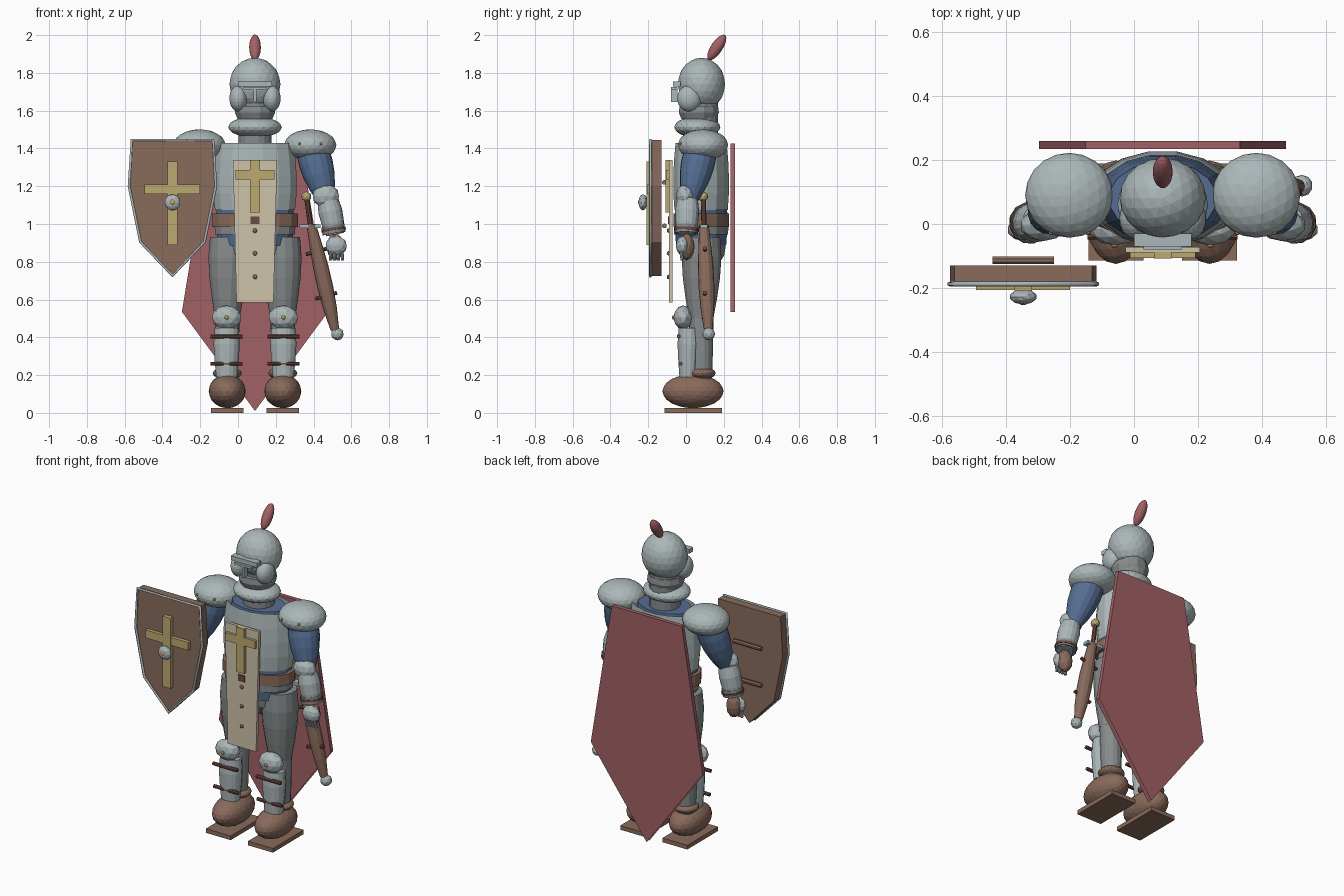
import bpy, bmesh, math
from mathutils import Vector, Matrix

cube = bpy.data.objects.get("Cube")
if cube:
    bpy.data.objects.remove(cube, do_unlink=True)


def material(name, r, g, b):
    m = bpy.data.materials.new(name)
    m.use_nodes = True
    m.diffuse_color = (r, g, b, 1)
    m.node_tree.nodes["Principled BSDF"].inputs["Base Color"].default_value = (r, g, b, 1)
    return m


STEEL = material("light_steel", .41, .47, .48)
MAIL = material("grey_mail", .24, .26, .26)
LEATHER = material("brown_leather", .25, .145, .105)
STRAP = material("dark_strap", .15, .065, .045)
BLUE = material("blue_cloth", .09, .155, .29)
GOLD = material("dull_gold", .50, .40, .16)
STUD = material("bright_stud", .55, .33, .10)
CREAM = material("cream_cloth", .62, .55, .41)
RED = material("red_cloth", .36, .12, .13)

C = .09  # centre line of the figure


def finish(name, mat, bm):
    bmesh.ops.recalc_face_normals(bm, faces=bm.faces)
    mesh = bpy.data.meshes.new(name)
    bm.to_mesh(mesh)
    bm.free()
    mesh.materials.append(mat)
    ob = bpy.data.objects.new(name, mesh)
    bpy.context.collection.objects.link(ob)
    return ob


def aim(direction):
    return Vector(direction).to_track_quat('Z', 'Y').to_matrix().to_4x4()


def ball(name, mat, loc, size, direction=(0, 0, 1), detail=3):
    """Faceted ellipsoid whose long axis follows direction."""
    bm = bmesh.new()
    bmesh.ops.create_icosphere(bm, subdivisions=detail, radius=1)
    bm.transform(Matrix.Translation(loc) @ aim(direction) @ Matrix.Diagonal((*size, 1)))
    return finish(name, mat, bm)


def limb(name, mat, a, b, radii, wide=1, sides=16, caps=True):
    """Lofted round section from a to b through evenly spaced radii."""
    a, b = Vector(a), Vector(b)
    rot = aim(b - a)
    bm = bmesh.new()
    rings = []
    for i, r in enumerate(radii):
        centre = a.lerp(b, i / (len(radii) - 1))
        turn = [(k + .5) * math.tau / sides for k in range(sides)]
        rings.append([bm.verts.new(centre + rot @ Vector((wide * r * math.cos(t), r * math.sin(t), 0)))
                      for t in turn])
    for lo, hi in zip(rings, rings[1:]):
        for k in range(sides):
            n = (k + 1) % sides
            bm.faces.new((lo[k], lo[n], hi[n], hi[k]))
    if caps:
        bm.faces.new(rings[0])
        bm.faces.new(rings[-1])
    return finish(name, mat, bm)


def rod(name, mat, a, b, r):
    return limb(name, mat, a, b, (r, r), sides=8)


def box(name, mat, x, y, z):
    bm = bmesh.new()
    bmesh.ops.create_cube(bm, size=1)
    lo, hi = Vector((x[0], y[0], z[0])), Vector((x[1], y[1], z[1]))
    bm.transform(Matrix.Translation((lo + hi) / 2) @ Matrix.Diagonal((*(hi - lo), 1)))
    return finish(name, mat, bm)


def panel(name, mat, half, cx, y0, y1, open_hem=False):
    """Symmetric outline (half width, height) extruded along y."""
    pts = [(cx + w, z) for w, z in half] + [(cx - w, z) for w, z in reversed(half) if w]
    bm = bmesh.new()
    face = bm.faces.new([bm.verts.new((x, y0, z)) for x, z in pts])
    new = bmesh.ops.extrude_face_region(bm, geom=[face], use_keep_orig=True)["geom"]
    bmesh.ops.translate(bm, vec=(0, y1 - y0, 0), verts=[v for v in new if isinstance(v, bmesh.types.BMVert)])
    bmesh.ops.recalc_face_normals(bm, faces=bm.faces)
    if open_hem:
        bmesh.ops.delete(bm, geom=[f for f in bm.faces if f.normal.z < -.3], context='FACES_ONLY')
    return finish(name, mat, bm)


# Head, visor and plume
ball("helmet", STEEL, (C, .082, 1.74), (.135, .125, .14))
ball("plume", RED, (C, .163, 1.935), (.031, .031, .079), (0, .5, .75))
box("visor_brow", STEEL, (0, .18), (-.07, -.03), (1.728, 1.755))
box("visor_slit_bar", STEEL, (.03, .15), (-.08, -.045), (1.712, 1.726))
box("visor_nose_bar", STEEL, (.082, .098), (-.08, -.045), (1.645, 1.726))
limb("neck", MAIL, (C, .08, 1.40), (C, .08, 1.64), (.09, .09))
limb("chin_collar", MAIL, (C, .068, 1.555), (C, .068, 1.625), (.095, .11, .105), 1, 12)
ball("gorget", STEEL, (C, .06, 1.513), (.142, .122, .056))

# Torso
limb("shirt", BLUE, (C, .08, .885), (C, .08, 1.43), (.135, .143, .14, .135, .128, .115), 1.48)
limb("breastplate", STEEL, (C, .08, 1.075), (C, .08, 1.43), (.144, .15, .15, .146, .138), 1.5, 16, False)
limb("belt", LEATHER, (C, .08, .985), (C, .08, 1.055), (.15, .15), 1.55)
limb("mail_hem", MAIL, (C, .08, .945), (C, .08, .985), (.146, .147), 1.48)
limb("hips", MAIL, (C, .085, .77), (C, .085, .9), (.08, .12, .13), 1.55)

# Tabard with its emblem
panel("tabard", CREAM, [(.117, 1.34), (.098, .585)], C, -.09, -.072)
box("tabard_cross_upright", GOLD, (.063, .117), (-.108, -.088), (1.06, 1.34))
box("tabard_cross_arm", GOLD, (-.012, .192), (-.106, -.088), (1.235, 1.285))
box("belt_buckle", STRAP, (.067, .113), (-.096, -.088), (1.0, 1.04))
for z in (.965, .845, .72):
    ball("tabard_button", LEATHER, (C, -.092, z), (.012, .01, .012), detail=2)

# Cape
panel("cape", RED, [(.242, 1.425), (.387, .535), (0, .01)], C, .235, .26, True)

# Paired parts
for s, side in ((1, "left"), (-1, "right")):
    def p(x, y, z):
        return (C + s * x, y, z)

    def part(n):
        return side + "_" + n

    # Head guard and shoulder
    ball(part("cheek_guard"), STEEL, p(.088, .017, 1.665), (.048, .064, .07))
    ball(part("pauldron"), STEEL, p(.293, .09, 1.418), (.138, .133, .083))
    for x in (.235, .35):
        ball(part("pauldron_stud"), STUD, p(x, -.027, 1.425), (.008, .008, .008), detail=2)

    # Arm and gauntlet
    limb(part("sleeve"), BLUE, p(.375, .02, 1.13), p(.29, .09, 1.44),
         (.045, .068, .083, .09, .088, .06))
    ball(part("elbow_guard"), STEEL, p(.375, -.004, 1.148), (.073, .05, .064), detail=2)
    limb(part("forearm"), STEEL, p(.425, .003, .945), p(.385, .008, 1.13), (.048, .06, .064, .055))
    limb(part("cuff"), MAIL, p(.419, .003, .95), p(.412, .004, .992), (.062, .062), 1, 12)
    limb(part("cuff_strap"), STRAP, p(.417, .003, .964), p(.415, .004, .978), (.066, .066), 1, 12)
    ball(part("glove"), LEATHER, p(.425, .004, .88), (.046, .042, .072), detail=2)
    ball(part("hand_plate"), STEEL, p(.43, -.018, .885), (.058, .036, .052), detail=2)
    for k in range(4):
        x = .397 + k * .021
        rod(part("finger"), STEEL, p(x, -.028, .86), p(x + .004, -.02, .808), .0085)

    # Leg armour
    limb(part("thigh"), MAIL, p(.147, .08, .5), p(.14, .083, .93), (.066, .085, .1, .107, .1))
    limb(part("calf"), MAIL, p(.148, .083, .18), p(.147, .08, .52), (.055, .06, .064, .066))
    limb(part("greave"), STEEL, p(.15, .012, .19), p(.15, .015, .45), (.048, .055, .06, .055), 1.18)
    ball(part("knee_guard"), STEEL, p(.15, -.015, .505), (.08, .052, .064), detail=2)
    ball(part("knee_stud"), STUD, p(.15, -.066, .505), (.011, .009, .011), detail=2)
    for z, y in ((.405, -.038), (.26, -.03)):
        rod(part("greave_strap"), STRAP, p(.065, y, z), p(.235, y, z), .011)

    # Boot
    ball(part("boot"), LEATHER, p(.147, .037, .115), (.098, .162, .09))
    ball(part("boot_cuff"), LEATHER, p(.147, .083, .21), (.077, .074, .033))
    box(part("sole"), LEATHER, sorted((C + s * .06, C + s * .232)), (-.115, .19), (0, .026))

# Shield
outline = [(.216, 1.445), (.23, 1.2), (.17, .905), (0, .725)]
SX = -.347
panel("shield_board", LEATHER, outline, SX, -.185, -.13)
rim = bpy.data.curves.new("shield_rim", 'CURVE')
rim.dimensions = '3D'
rim.bevel_depth = .008
rim.bevel_resolution = 1
edge = outline + [(-w, z) for w, z in reversed(outline) if w]
spline = rim.splines.new('POLY')
spline.points.add(len(edge) - 1)
spline.use_cyclic_u = True
for point, (w, z) in zip(spline.points, edge):
    point.co = (SX + w, -.188, z, 1)
rim.materials.append(STEEL)
bpy.context.collection.objects.link(bpy.data.objects.new("shield_rim", rim))
box("shield_cross_upright", GOLD, (-.374, -.32), (-.21, -.183), (.89, 1.33))
box("shield_cross_arm", GOLD, (-.495, -.2), (-.207, -.183), (1.16, 1.21))
ball("shield_boss", STEEL, (SX, -.228, 1.115), (.043, .024, .043), detail=2)
ball("shield_boss_stud", STUD, (SX, -.247, 1.115), (.015, .007, .015), detail=2)
for z in (1.22, .99):
    rod("shield_grip", LEATHER, (-.443, -.114, z), (-.25, -.114, z), .013)

# Sword in its scabbard
limb("scabbard", LEATHER, (.513, .118, .44), (.388, .095, .995), (.023, .036, .042, .041, .034, .025), 1, 12)
ball("scabbard_tip", STEEL, (.526, .12, .418), (.034, .034, .034), detail=2)
for x, z in ((.466, .62), (.417, .855)):
    rod("scabbard_strap", STRAP, (x - .058, .1, z - .016), (x + .058, .1, z + .016), .011)
box("sword_guard", STEEL, (.325, .437), (.075, .115), (.98, .998))
rod("sword_grip", STRAP, (.385, .095, .985), (.365, .092, 1.13), .014)
ball("sword_pommel", GOLD, (.362, .09, 1.145), (.027, .027, .027), detail=2)
